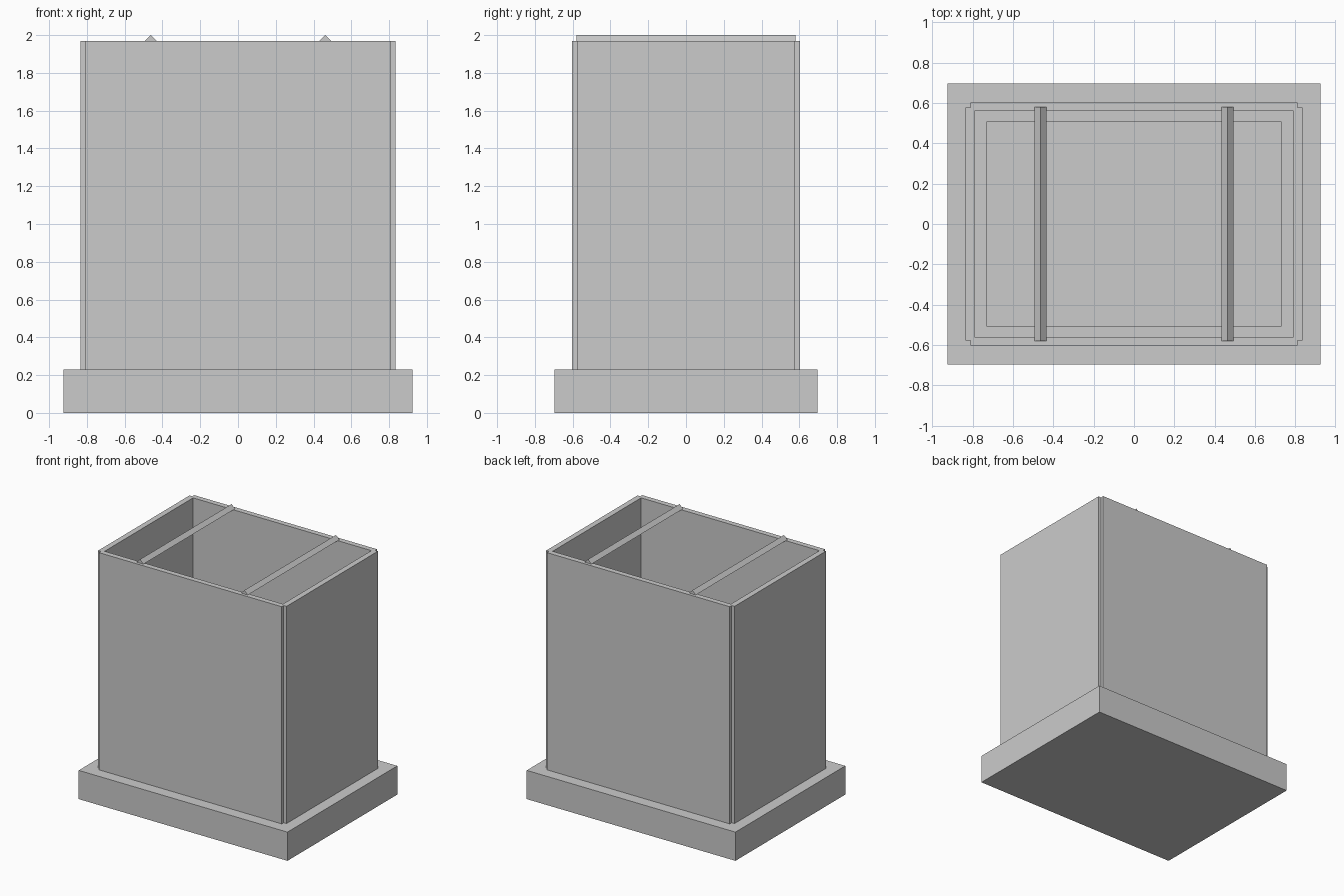
import bpy

if "Cube" in bpy.data.objects:
    bpy.data.objects.remove(bpy.data.objects["Cube"])

grey = bpy.data.materials.new("light_grey")
grey.diffuse_color = (0.6, 0.6, 0.6, 1)
grey.use_nodes = True
grey.node_tree.nodes["Principled BSDF"].inputs["Base Color"].default_value = grey.diffuse_color


def make_object(name, verts, faces):
    mesh = bpy.data.meshes.new(name)
    mesh.from_pydata(verts, [], faces)
    mesh.materials.append(grey)
    obj = bpy.data.objects.new(name, mesh)
    bpy.context.collection.objects.link(obj)
    return obj


def rectangle(x, y, n=0.0):
    """Rectangle outline with a square notch of size n in each corner."""
    pts = []
    for sx, sy in ((1, 1), (-1, 1), (-1, -1), (1, -1)):
        corner = [(x, y - n), (x - n, y - n), (x - n, y)]
        if sx * sy < 0:
            corner.reverse()
        pts += [(sx * px, sy * py) for px, py in corner]
    return pts


def tube(name, outer, inner, z0, z1):
    """Hollow upright wall between two matching outlines."""
    n = len(outer)
    rings = [(outer, z0), (outer, z1), (inner, z1), (inner, z0)]
    verts = [(x, y, z) for ring, z in rings for x, y in ring]
    faces = []
    for k in range(4):
        a, b = k * n, (k + 1) % 4 * n
        for i in range(n):
            j = (i + 1) % n
            faces.append((a + i, a + j, b + j, b + i))
    obj = make_object(name, verts, faces)
    # Merge coincident points where a corner has no notch
    weld = obj.modifiers.new("weld", 'WELD')
    weld.merge_threshold = 0.0001
    return obj


def prism(name, profile, y):
    """Extrude an x-z profile from -y to y."""
    n = len(profile)
    verts = [(px, s * y, pz) for s in (-1, 1) for px, pz in profile]
    faces = [tuple(range(n)), tuple(reversed(range(n, 2 * n)))]
    faces += [(i, i + n, (i + 1) % n + n, (i + 1) % n) for i in range(n)]
    return make_object(name, verts, faces)


# Base: thin floor and a thick frame around the opening
FLOOR, BASE, RIM = 0.01, 0.23, 1.97
prism("floor_plate", [(-0.925, 0), (0.925, 0), (0.925, FLOOR), (-0.925, FLOOR)], 0.695)
tube("base_frame", rectangle(0.925, 0.695), rectangle(0.73, 0.505), FLOOR, BASE)

# Open box with notched outer corners
tube("box_walls", rectangle(0.835, 0.603, 0.025), rectangle(0.79, 0.56), BASE, RIM)

# Triangular bars across the open top
for side, x in (("left", -0.4625), ("right", 0.4625)):
    prism(side + "_cross_bar", [(x - 0.03, RIM), (x + 0.03, RIM), (x, 2.0)], 0.58)
